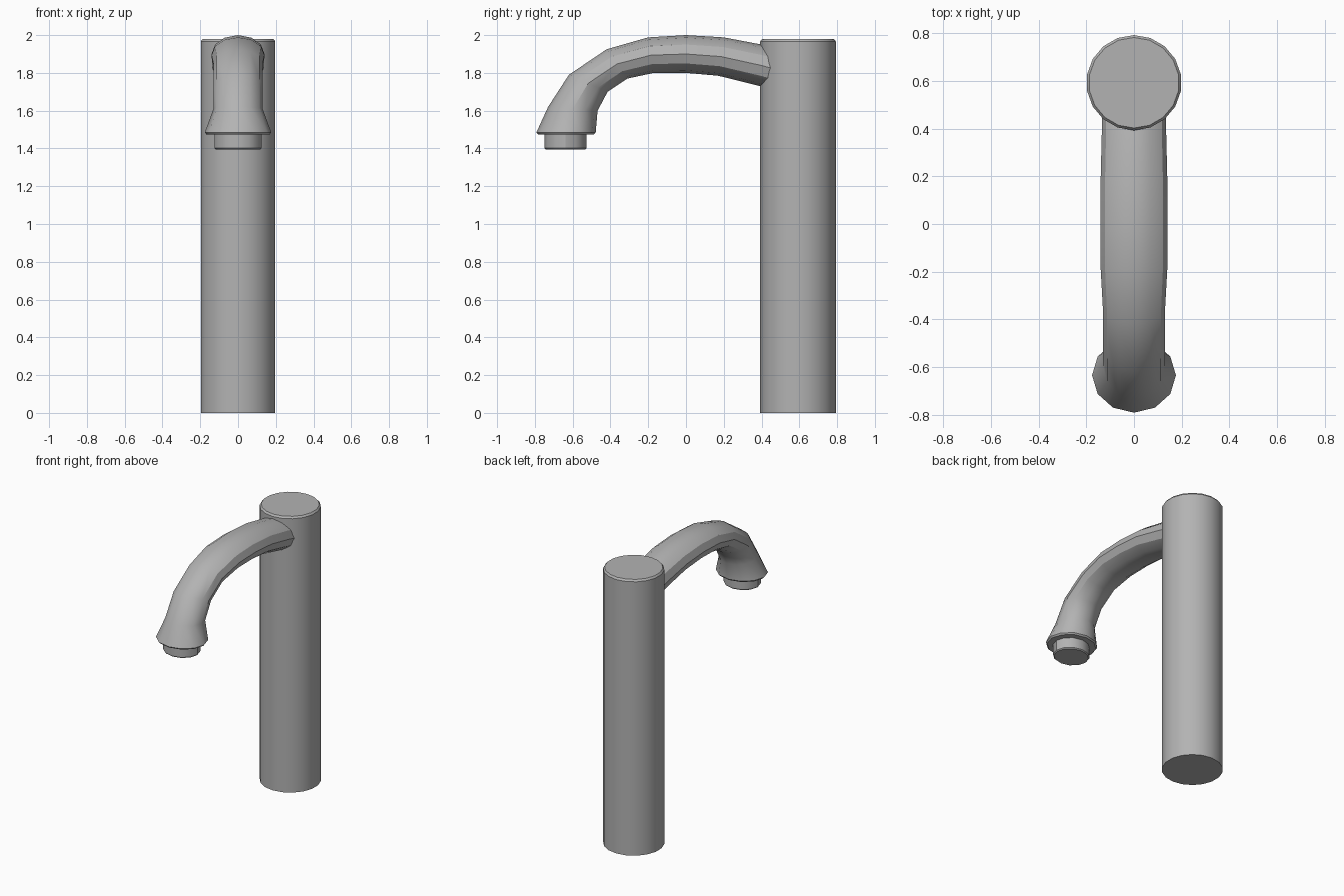
import bpy, bmesh, math
from mathutils import Vector

cube = bpy.data.objects.get("Cube")
if cube:
    bpy.data.objects.remove(cube, do_unlink=True)

metal = bpy.data.materials.new("brushed_grey")
metal.use_nodes = True
grey = (0.45, 0.45, 0.45, 1)
metal.diffuse_color = grey
metal.node_tree.nodes["Principled BSDF"].inputs["Base Color"].default_value = grey


def loft(name, stations, sides, angle):
    """Skin elliptical rings; each station is (upper y,z), (lower y,z), half width."""
    bm = bmesh.new()
    rings = []
    for upper, lower, half_width in stations:
        a, b = Vector((0, *upper)), Vector((0, *lower))
        mid, arm = (a + b) / 2, (a - b) / 2
        ring = []
        for i in range(sides):
            t = math.tau * i / sides
            across = Vector((half_width * math.sin(t), 0, 0))
            ring.append(bm.verts.new(mid + arm * math.cos(t) + across))
        rings.append(ring)
    for r, s in zip(rings, rings[1:]):
        for i in range(sides):
            j = (i + 1) % sides
            bm.faces.new((r[i], r[j], s[j], s[i]))
    bm.faces.new(rings[0])
    bm.faces.new(rings[-1])
    bmesh.ops.recalc_face_normals(bm, faces=bm.faces)
    mesh = bpy.data.meshes.new(name)
    bm.to_mesh(mesh)
    bm.free()
    mesh.materials.append(metal)
    obj = bpy.data.objects.new(name, mesh)
    bpy.context.collection.objects.link(obj)
    bpy.ops.object.select_all(action='DESELECT')
    obj.select_set(True)
    bpy.context.view_layer.objects.active = obj
    bpy.ops.object.shade_smooth_by_angle(angle=math.radians(angle))
    return obj


def level(y, z, depth, width):
    """Horizontal ring centred on y."""
    return (y - depth, z), (y + depth, z), width


# Upright column with a chamfered top edge
loft("column", [level(0.593, 0, 0.2, 0.2), level(0.593, 1.967, 0.2, 0.2),
                level(0.593, 1.98, 0.19, 0.19)], 18, 30)

# Arched spout flaring into a collar
loft("spout", [
    ((0.56, 1.91), (0.54, 1.69), 0.135),
    ((0.40, 1.95), (0.38, 1.733), 0.135),
    ((0.20, 1.988), (0.17, 1.785), 0.14),
    ((0.00, 2.00), (0.00, 1.80), 0.14),
    ((-0.20, 1.988), (-0.17, 1.80), 0.14),
    ((-0.42, 1.925), (-0.31, 1.77), 0.13),
    ((-0.62, 1.79), (-0.415, 1.70), 0.13),
    ((-0.73, 1.62), (-0.468, 1.60), 0.13),
    level(-0.635, 1.485, 0.157, 0.176),
    level(-0.635, 1.475, 0.148, 0.168),
], 12, 32)

# Outlet nozzle below the collar
loft("nozzle", [level(-0.638, 1.50, 0.112, 0.125), level(-0.638, 1.402, 0.112, 0.125),
                level(-0.638, 1.395, 0.105, 0.118)], 12, 32)
